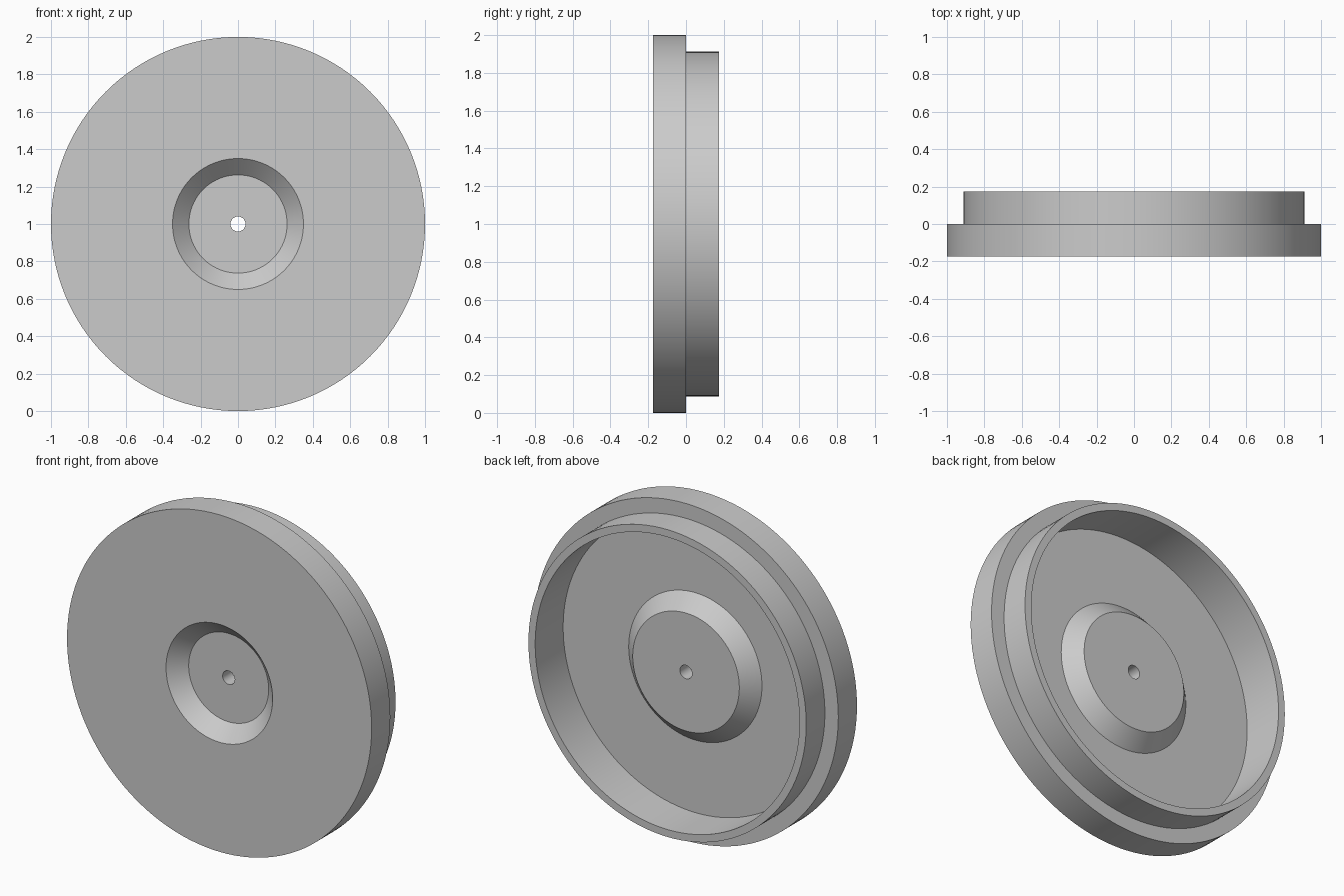
import bpy
import bmesh
import math
from mathutils import Vector

cube = bpy.data.objects.get("Cube")
if cube:
    bpy.data.objects.remove(cube, do_unlink=True)

SEGMENTS = 128
HALF = 0.175          # half of the total depth
PLATE = HALF / 2      # thickness of the sheet-like centre
WALL = 0.044          # thickness of the rear rim

# Single plain grey
grey = bpy.data.materials.new("plain_grey")
colour = (0.6, 0.6, 0.6, 1.0)
grey.diffuse_color = colour
grey.use_nodes = True
grey.node_tree.nodes["Principled BSDF"].inputs["Base Color"].default_value = colour


def lathe(name, profile, material):
    """Revolve a closed (radius, y) profile about the y axis."""
    bm = bmesh.new()
    verts = [bm.verts.new((r, y, 0)) for r, y in profile]
    edges = [bm.edges.new((v, verts[(i + 1) % len(verts)]))
             for i, v in enumerate(verts)]
    bmesh.ops.spin(bm, geom=verts + edges, cent=(0, 0, 0), axis=(0, 1, 0),
                   angle=math.tau, steps=SEGMENTS, use_merge=True)
    bmesh.ops.remove_doubles(bm, verts=bm.verts[:], dist=0.0001)
    bmesh.ops.recalc_face_normals(bm, faces=bm.faces[:])
    bmesh.ops.translate(bm, verts=bm.verts[:], vec=Vector((0, 0, 1)))
    mesh = bpy.data.meshes.new(name)
    bm.to_mesh(mesh)
    bm.free()
    mesh.materials.append(material)
    obj = bpy.data.objects.new(name, mesh)
    bpy.context.collection.objects.link(obj)
    bpy.ops.object.select_all(action='DESELECT')
    obj.select_set(True)
    bpy.context.view_layer.objects.active = obj
    bpy.ops.object.shade_smooth_by_angle(angle=math.radians(30))
    return obj


hole, dish, rim = 0.04, 0.2625, 0.912
profile = [
    # front: centre hole, dished recess, flat face
    (hole, -HALF + PLATE), (dish, -HALF + PLATE), (dish + PLATE, -HALF),
    # flange edge, step, rear rim
    (1, -HALF), (1, 0), (rim, 0), (rim, HALF), (rim - WALL, HALF),
    # rear: floor and tapered boss
    (rim - WALL, -HALF + PLATE), (dish + 2 * PLATE, -HALF + PLATE),
    (dish + PLATE, 0), (hole, 0),
]
lathe("flanged_cap", profile, grey)
